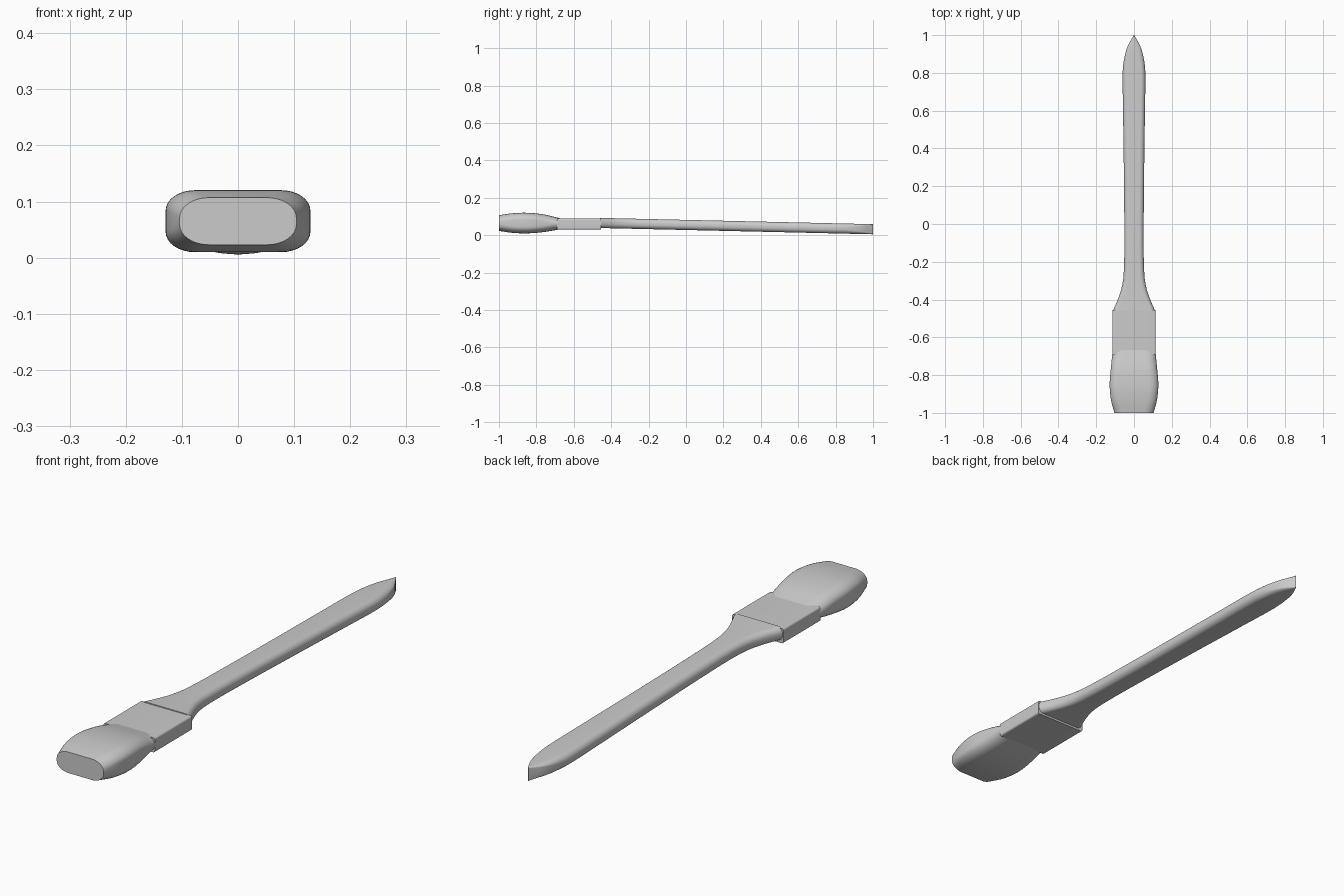
import bpy, bmesh, math

if "Cube" in bpy.data.objects:
    bpy.data.objects.remove(bpy.data.objects["Cube"])

grey = bpy.data.materials.new("plain_grey")
grey.diffuse_color = (0.6, 0.6, 0.6, 1)
grey.use_nodes = True
grey.node_tree.nodes["Principled BSDF"].inputs["Base Color"].default_value = grey.diffuse_color


def spline(keys, steps):
    """Smoothly interpolate (y, half width, bottom z, top z) sections, monotone in y."""
    def slope(i, c):
        a, b = max(i - 1, 0), min(i + 1, len(keys) - 1)
        return (keys[b][c] - keys[a][c]) / (keys[b][0] - keys[a][0])
    rows = []
    for i in range(len(keys) - 1):
        p, q = keys[i], keys[i + 1]
        d = q[0] - p[0]
        for s in range(steps):
            t = s / steps
            h = (2*t**3 - 3*t**2 + 1, t**3 - 2*t**2 + t, 3*t**2 - 2*t**3, t**3 - t**2)
            rows.append([p[0] + d * t] + [
                h[0] * p[c] + h[1] * d * slope(i, c) + h[2] * q[c] + h[3] * d * slope(i + 1, c)
                for c in (1, 2, 3)])
    return rows + [list(keys[-1])]


def section(y, w, lo, hi, radius, arc=8):
    """Rounded rectangle across y; the corner is an ellipse when the section is narrow."""
    h, zc = (hi - lo) / 2, (hi + lo) / 2
    rx, rz = min(radius[0], w * 0.9), min(radius[1], h * 0.95)
    pts = []
    for k, (sx, sz) in enumerate(((1, 1), (-1, 1), (-1, -1), (1, -1))):
        for j in range(arc + 1):
            a = math.pi / 2 * (k + j / arc)
            pts.append((sx * (w - rx) + rx * math.cos(a), y,
                        zc + sz * (h - rz) + rz * math.sin(a)))
    return pts


def loft(name, rows, radius_at):
    bm = bmesh.new()
    rings = [[bm.verts.new(p) for p in section(*r, radius_at(r[0]))] for r in rows]
    n = len(rings[0])
    for a, b in zip(rings, rings[1:]):
        for i in range(n):
            j = (i + 1) % n
            bm.faces.new((a[i], a[j], b[j], b[i]))
    bm.faces.new(rings[0])
    bm.faces.new(rings[-1])
    bmesh.ops.recalc_face_normals(bm, faces=bm.faces)
    mesh = bpy.data.meshes.new(name)
    bm.to_mesh(mesh)
    bm.free()
    mesh.materials.append(grey)
    obj = bpy.data.objects.new(name, mesh)
    bpy.context.collection.objects.link(obj)
    bpy.ops.object.select_all(action='DESELECT')
    obj.select_set(True)
    bpy.context.view_layer.objects.active = obj
    bpy.ops.object.shade_smooth_by_angle(angle=math.radians(35))


# Bristle head: bulging body with a flat cut front
bristles = [(-1.0, 0.104, 0.023, 0.107), (-0.93, 0.122, 0.013, 0.117),
            (-0.85, 0.129, 0.010, 0.120), (-0.76, 0.122, 0.017, 0.111),
            (-0.66, 0.112, 0.034, 0.087)]
loft("bristles", spline(bristles, 6), lambda y: (0.052, 0.036))

# Ferrule: straight band with tight corners
loft("ferrule", [(-0.69, 0.114, 0.030, 0.089), (-0.455, 0.114, 0.030, 0.089)],
     lambda y: (0.008, 0.008))


# Handle: flares into the ferrule, slopes down and closes to a vertical edge
def handle_row(y, w):
    z = 0.0655 - 0.0335 * (y + 0.46) / 1.46
    return (y, w, z - 0.027, z + 0.027)


handle = [handle_row(y, w) for y, w in (
    (-0.46, 0.112), (-0.40, 0.086), (-0.34, 0.066), (-0.27, 0.055), (-0.1, 0.051),
    (0.3, 0.054), (0.6, 0.058), (0.8, 0.060), (0.87, 0.053), (0.94, 0.034), (1.0, 0.001))]
loft("handle", spline(handle, 4),
     lambda y: (0.024, 0.024) if y < 0.85 else (0.024, 0.004 + 0.020 * (1 - y) / 0.15))
